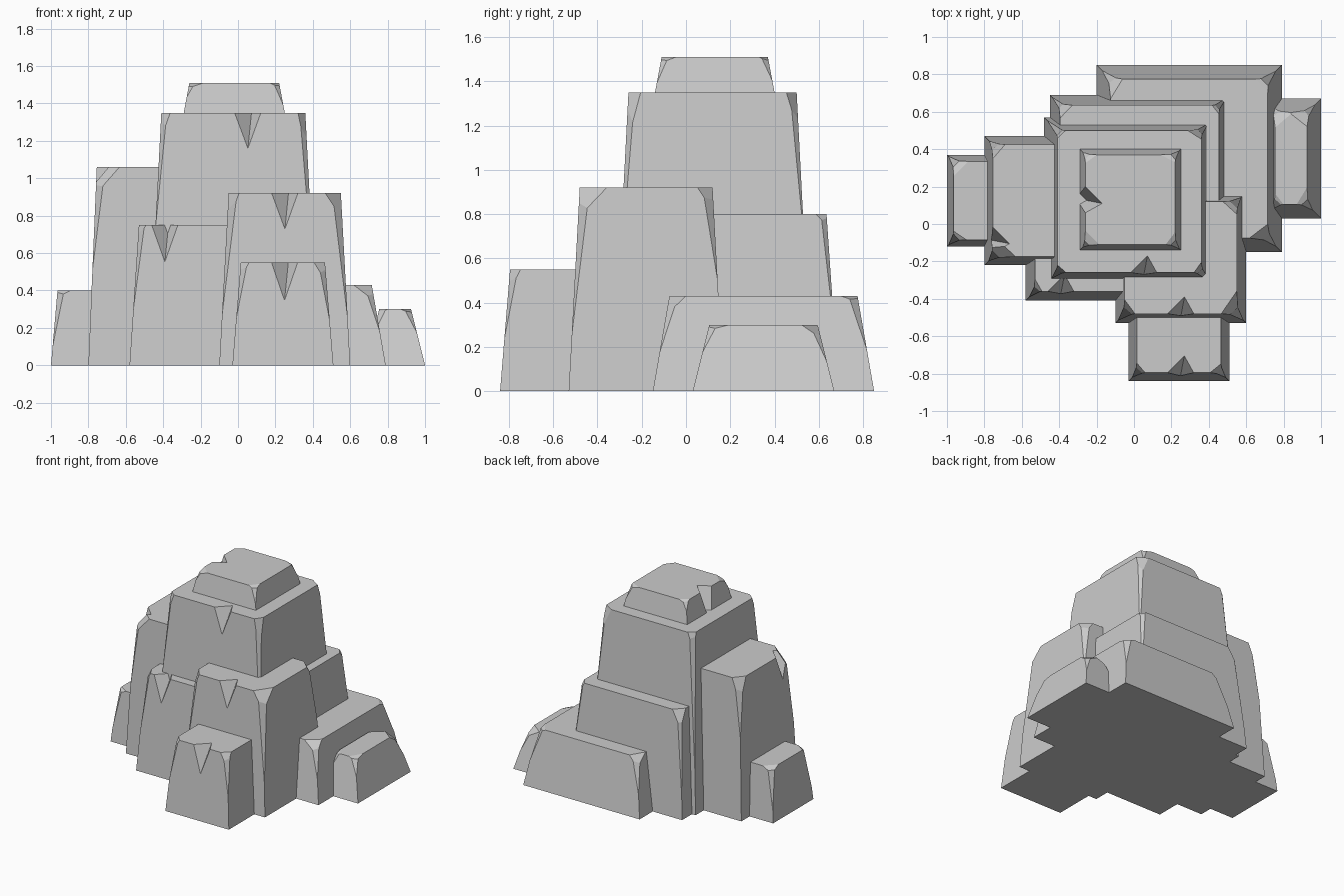
import bpy, bmesh, random
from mathutils import Vector

if "Cube" in bpy.data.objects:
    bpy.data.objects.remove(bpy.data.objects["Cube"])

random.seed(4)
SIGNS = [(-1, -1), (1, -1), (1, 1), (-1, 1)]


def new_object(name, bm):
    bmesh.ops.recalc_face_normals(bm, faces=bm.faces)
    me = bpy.data.meshes.new(name)
    bm.to_mesh(me)
    bm.free()
    ob = bpy.data.objects.new(name, me)
    bpy.context.collection.objects.link(ob)
    return ob


def boolean(ob, other, op):
    m = ob.modifiers.new("cut", 'BOOLEAN')
    m.operation, m.object, m.solver = op, other, 'EXACT'
    bpy.context.view_layer.objects.active = ob
    bpy.ops.object.modifier_apply(modifier=m.name)
    bpy.data.objects.remove(other)


def slice_corner(bm, top, foot, sx, sy, dx, dy, drop):
    """Cut a top corner off along a plane through its three edges."""
    p, q = top - Vector((sx * dx, 0, 0)), top - Vector((0, sy * dy, 0))
    r = top.lerp(foot, drop)
    n = (q - p).cross(r - p).normalized()
    if n.dot(top - p) < 0:
        n = -n
    bmesh.ops.bisect_plane(bm, geom=bm.verts[:] + bm.edges[:] + bm.faces[:],
                           plane_co=p, plane_no=n, clear_outer=True)
    bmesh.ops.holes_fill(bm, edges=[e for e in bm.edges if e.is_boundary], sides=0)


def gouge(ob, a, b, t):
    """Wedge notch in the top edge a-b at fraction t."""
    along = (b - a).normalized()
    inward = Vector((-along.y, along.x, 0))
    p = a.lerp(b, t)
    low = p - Vector((0, 0, .2)) - inward * .015
    back = p + inward * .09 + along * .02
    mid, d = (low + back) / 2, low - back
    bm = bmesh.new()
    for v in (low + d * .2, back - d * .2):
        bm.verts.new(v)
    for s in (-.07, .07):
        e = p + along * s
        bm.verts.new(e + (e - mid) * .8)
    bmesh.ops.convex_hull(bm, input=bm.verts)
    boolean(ob, new_object("notch_cutter", bm), 'DIFFERENCE')


def block(name, x, y, h, inset, chip, z0=0, notch=None):
    """Tapered stone with chipped top corners; notch = (side, fraction)."""
    bm = bmesh.new()
    foot = [Vector((x[sx > 0], y[sy > 0], z0)) for sx, sy in SIGNS]
    top = [f + Vector((-sx * inset, -sy * inset, h - z0)) for f, (sx, sy) in zip(foot, SIGNS)]
    # feet run a little deeper so that the stones overlap
    low = [f + (f - t) * .1 / (h - z0) for f, t in zip(foot, top)]
    hi = [bm.verts.new(v) for v in top]
    lo = [bm.verts.new(v) for v in low]
    bm.faces.new(hi)
    bm.faces.new(lo[::-1])
    for i in range(4):
        j = (i + 1) % 4
        bm.faces.new((lo[i], lo[j], hi[j], hi[i]))
    for t, f, s in zip(top, foot, SIGNS):
        size = [chip * random.uniform(.6, 1.4) for _ in range(2)]
        slice_corner(bm, t, f, *s, *size, random.uniform(.06, .2))
        slice_corner(bm, t, f, *s, chip / 2, chip / 2, random.uniform(.4, .8))
    ob = new_object(name, bm)
    if notch:
        i, t = notch
        gouge(ob, top[i], top[(i + 1) % 4], t)
    return ob


# central tower and its flat cap stone
rock = block("tower", (-.48, .43), (-.33, .57), 1.35, .07, .06, notch=(0, .6))
parts = [block("cap", (-.29, .25), (-.14, .40), 1.51, .03, .06, z0=1.35, notch=(3, .5))]
# tall slabs leaning on the tower: left, front left, rear, front right
parts.append(block("left_slab", (-.80, -.15), (-.22, .47), 1.06, .045, .09, notch=(3, .85)))
parts.append(block("front_left_slab", (-.58, .15), (-.41, .30), .75, .05, .06, notch=(0, .22)))
parts.append(block("rear_slab", (-.45, .51), (0, .69), .80, .055, .05))
parts.append(block("front_right_slab", (-.10, .60), (-.53, .17), .92, .05, .09, notch=(0, .5)))
# low stones around the foot: front, back right, right, left
parts.append(block("front_boulder", (-.03, .51), (-.84, -.30), .55, .045, .07, notch=(0, .52)))
parts.append(block("back_right_slab", (-.20, .79), (-.15, .85), .43, .075, .08))
parts.append(block("right_boulder", (.68, 1.0), (.03, .67), .30, .075, .07))
parts.append(block("left_boulder", (-1.0, -.60), (-.12, .37), .40, .035, .07))

# fuse into one rock and slice the underside flat at the ground
for p in parts:
    boolean(rock, p, 'UNION')
bm = bmesh.new()
bmesh.ops.create_cube(bm, size=4)
bmesh.ops.translate(bm, verts=bm.verts, vec=(0, 0, 2))
boolean(rock, new_object("ground_cutter", bm), 'INTERSECT')
rock.name = "rock_outcrop"
